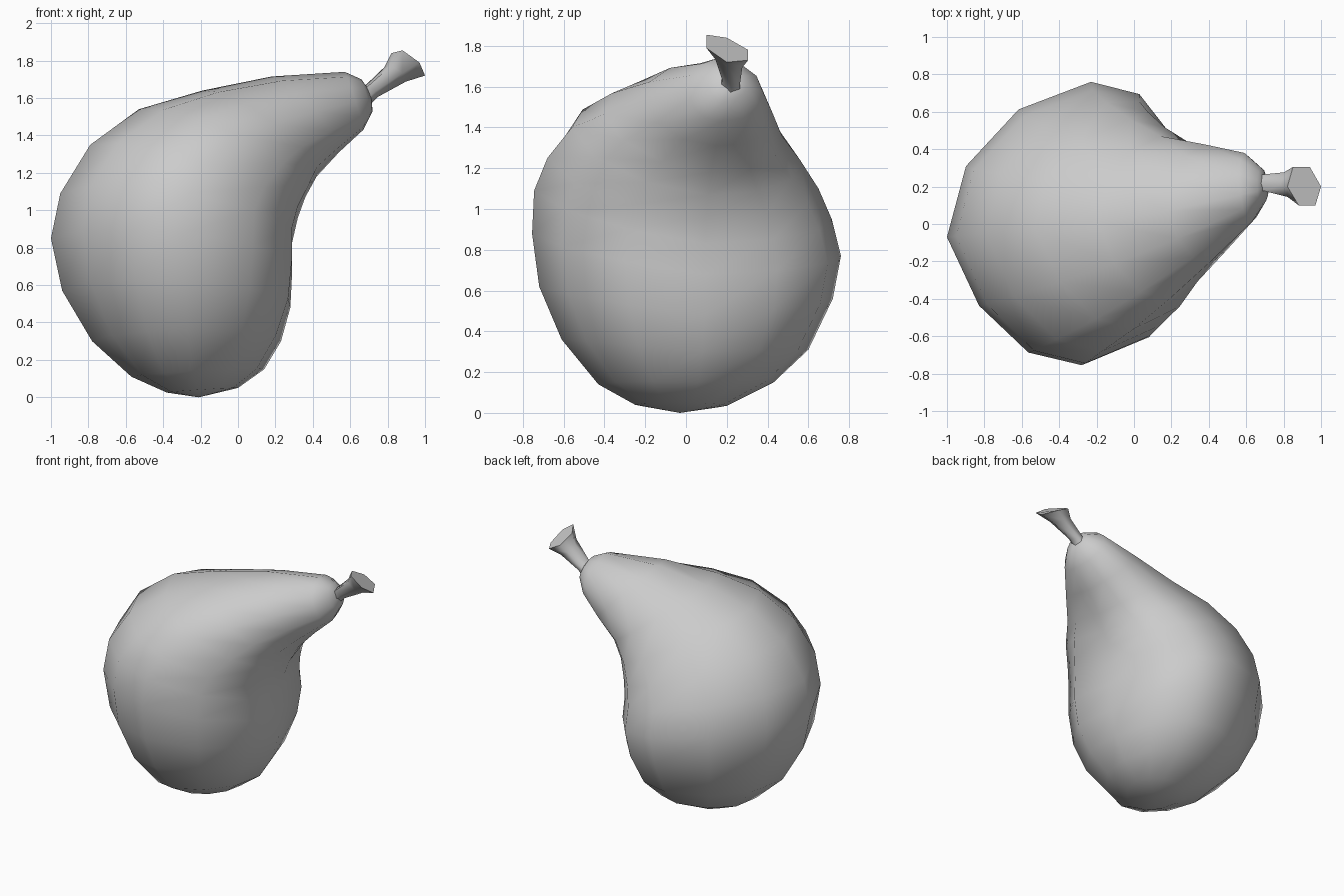
import bpy, bmesh
from math import sin, cos, pi, radians
from mathutils import Vector as V

if "Cube" in bpy.data.objects:
    bpy.data.objects.remove(bpy.data.objects["Cube"])


def skin(name, rings, start=None, end=None, angle=180):
    """Loft closed rings; close each end with a pole point or a flat cap."""
    bm = bmesh.new()
    loops = [[bm.verts.new(p) for p in r] for r in rings]
    n = len(loops[0])
    for a, b in zip(loops, loops[1:]):
        for i in range(n):
            j = (i + 1) % n
            bm.faces.new((a[i], a[j], b[j], b[i]))
    for loop, pole in ((loops[0], start), (loops[-1], end)):
        if pole:
            p = bm.verts.new(pole)
            for i in range(n):
                bm.faces.new((loop[i], loop[(i + 1) % n], p))
        else:
            bm.faces.new(loop)
    bmesh.ops.recalc_face_normals(bm, faces=bm.faces)
    me = bpy.data.meshes.new(name)
    bm.to_mesh(me)
    bm.free()
    ob = bpy.data.objects.new(name, me)
    bpy.context.collection.objects.link(ob)
    bpy.ops.object.select_all(action='DESELECT')
    ob.select_set(True)
    bpy.context.view_layer.objects.active = ob
    bpy.ops.object.shade_smooth_by_angle(angle=radians(angle))
    return ob


# Body sections: outer (x, z), inner (x, z), front (x, y, z), back (x, y, z)
sections = [
    ((-.38, .025), (0.0, .05), (-.22, -.25, .04), (-.20, .20, .035)),
    ((-.57, .11), (.14, .15), (-.25, -.43, .14), (-.22, .43, .15)),
    ((-.78, .30), (.23, .30), (-.27, -.61, .36), (-.24, .60, .31)),
    ((-.94, .57), (.28, .48), (-.28, -.72, .62), (-.24, .72, .56)),
    ((-1.0, .85), (.29, .68), (-.28, -.755, .88), (-.23, .76, .77)),
    ((-.95, 1.09), (.29, .83), (-.26, -.745, 1.09), (-.22, .715, .95)),
    ((-.79, 1.35), (.32, .96), (-.17, -.68, 1.25), (-.15, .65, 1.10)),
    ((-.53, 1.54), (.36, 1.07), (0.0, -.56, 1.40), (-.02, .56, 1.24)),
    ((-.19, 1.64), (.42, 1.18), (.19, -.40, 1.465), (.14, .47, 1.36)),
    ((.18, 1.715), (.54, 1.31), (.41, -.20, 1.53), (.38, .425, 1.47)),
    ((.57, 1.74), (.67, 1.43), (.63, .01, 1.58), (.59, .38, 1.57)),
    ((.66, 1.70), (.72, 1.53), (.69, .11, 1.61), (.68, .30, 1.61)),
]


def lean(x, z):
    """Point in the upright plane the fruit leans along."""
    return V((x, .03 + x * .22 if x > 0 else .03 + x * .1, z))


def section(outer, inner, front, back, n=12):
    lo, hi = lean(*outer), lean(*inner)
    c = (lo + hi) / 2
    skew = .17 if inner[1] < 1.1 else .05
    pts = []
    for i in range(n):
        s, k = sin(2 * pi * i / n), cos(2 * pi * i / n)
        side = V(back) if s > 0 else V(front)
        pts.append(c + (hi - c) * (k - skew * s * abs(k)) + (side - c) * abs(s))
    return pts


skin("pear_body", [section(*s) for s in sections], (-.21, -.03, 0), (.71, .21, 1.63))

# Six-sided stem flaring to a slanted cut end
cut = [V(p) for p in ((.88, .10, 1.855), (.82, .20, 1.84), (.85, .305, 1.78),
                      (.94, .305, 1.73), (1.0, .20, 1.72), (.97, .10, 1.79))]
mid = sum(cut, V()) / 6
stem = [[V(c) + (p - mid) * s for p in cut]
        for c, s in (((.67, .22, 1.60), .45), ((.71, .22, 1.635), .43), ((.84, .21, 1.73), .64))]
skin("stem", stem + [cut], angle=66)
